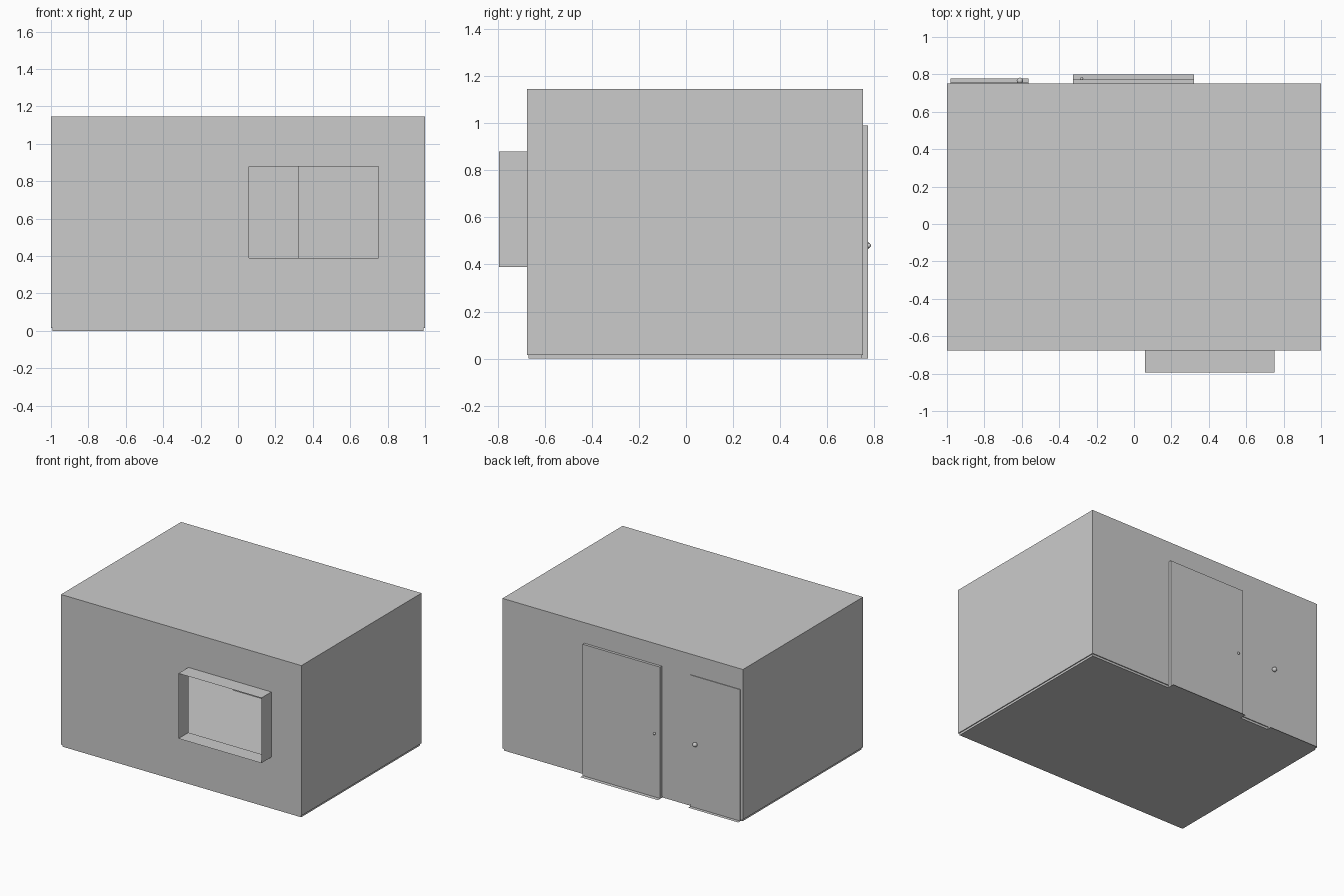
import bpy, bmesh
from mathutils import Matrix

if "Cube" in bpy.data.objects:
    bpy.data.objects.remove(bpy.data.objects["Cube"])

# Room extents, skirting height and inset
X, Y0, Y1, H = 1.0, -0.675, 0.752, 1.145
SK, IN = 0.016, 0.007


def finish(name, bm):
    bmesh.ops.remove_doubles(bm, verts=bm.verts, dist=1e-5)
    me = bpy.data.meshes.new(name)
    bm.to_mesh(me)
    bm.free()
    ob = bpy.data.objects.new(name, me)
    bpy.context.collection.objects.link(ob)
    return ob


def quad(bm, *pts):
    bm.faces.new([bm.verts.new(p) for p in pts])


def panel(bm, y, xs, zs, hole=lambda x, z: False):
    """Flat wall facing y, split into cells so openings can be left out."""
    for a, b in zip(xs, xs[1:]):
        for c, d in zip(zs, zs[1:]):
            if not hole((a + b) / 2, (c + d) / 2):
                quad(bm, (a, y, c), (b, y, c), (b, y, d), (a, y, d))


# Openings: x0, x1, leaf y, threshold y, knob x, knob radius
DOORS = {
    "wide_door": (-0.325, 0.32, 0.772, 0.798, -0.28, 0.009),
    "narrow_door": (-0.98, -0.565, 0.757, 0.779, -0.61, 0.017),
}
DOOR_H, KNOB_Z = 0.99, 0.48
WX0, WX1, WZ0, WZ1, WY = 0.06, 0.75, 0.39, 0.88, -0.793


def in_door(x):
    return any(d[0] < x < d[1] for d in DOORS.values())


door_xs = [-X] + sorted(v for d in DOORS.values() for v in d[:2]) + [X]

# Thin walls with door and window openings
bm = bmesh.new()
panel(bm, Y1, door_xs, [SK, DOOR_H, H], lambda x, z: in_door(x) and z < DOOR_H)
panel(bm, Y0, [-X, WX0, WX1, X], [SK, WZ0, WZ1, H],
      lambda x, z: WX0 < x < WX1 and WZ0 < z < WZ1)
for x in (-X, X):
    quad(bm, (x, Y0, SK), (x, Y1, SK), (x, Y1, H), (x, Y0, H))
finish("walls", bm)

# Ceiling and floor
for name, z, i in (("ceiling", H, 0), ("floor", 0, IN)):
    bm = bmesh.new()
    quad(bm, (-X + i, Y0 + i, z), (X - i, Y0 + i, z), (X - i, Y1 - i, z), (-X + i, Y1 - i, z))
    finish(name, bm)

# Skirting strip, interrupted at the doors
bm = bmesh.new()
for x in (-X, X):
    xi = x * (1 - IN)
    quad(bm, (xi, Y0 + IN, 0), (xi, Y1 - IN, 0), (xi, Y1 - IN, SK), (xi, Y0 + IN, SK))
    quad(bm, (xi, Y0 + IN, SK), (xi, Y1 - IN, SK), (x, Y1, SK), (x, Y0, SK))
back_runs = [(a, b) for a, b in zip(door_xs, door_xs[1:]) if not in_door((a + b) / 2)]
for y, yi, runs in ((Y0, Y0 + IN, [(-X, X)]), (Y1, Y1 - IN, back_runs)):
    for a, b in runs:
        ai, bi = max(a, -X + IN), min(b, X - IN)
        quad(bm, (ai, yi, 0), (bi, yi, 0), (bi, yi, SK), (ai, yi, SK))
        quad(bm, (ai, yi, SK), (bi, yi, SK), (b, y, SK), (a, y, SK))
finish("skirting", bm)


def sleeve(name, x0, x1, z0, z1, ya, yb, sides):
    """Open tunnel through a wall."""
    ring = [(x0, z0), (x0, z1), (x1, z1), (x1, z0), (x0, z0)]
    bm = bmesh.new()
    for (a, c), (b, d) in list(zip(ring, ring[1:]))[:sides]:
        quad(bm, (a, ya, c), (b, ya, d), (b, yb, d), (a, yb, c))
    finish(name, bm)


# Window reveal
sleeve("window_reveal", WX0, WX1, WZ0, WZ1, Y0, WY, 4)

# Doors: jamb, leaf, threshold and knobs on both faces
for name, (x0, x1, ly, ty, kx, r) in DOORS.items():
    sleeve(name + "_jamb", x0, x1, 0, DOOR_H, Y1 - IN, ly, 3)
    bm = bmesh.new()
    panel(bm, ly, [x0, x1], [0.002, DOOR_H])
    finish(name + "_leaf", bm)
    bm = bmesh.new()
    quad(bm, (x0, Y1 - IN, 0), (x1, Y1 - IN, 0), (x1, ty, 0), (x0, ty, 0))
    finish(name + "_threshold", bm)
    bm = bmesh.new()
    for s in (-1, 1):
        bmesh.ops.create_uvsphere(bm, u_segments=16, v_segments=10, radius=r,
                                  matrix=Matrix.Translation((kx, ly + s * r * 0.5, KNOB_Z)))
    knob = finish(name + "_knobs", bm)
    for p in knob.data.polygons:
        p.use_smooth = True

# Round rug seen through the window
bm = bmesh.new()
bmesh.ops.create_circle(bm, cap_ends=True, segments=48, radius=0.38,
                        matrix=Matrix.Translation((-0.12, -0.06, 0.004)))
finish("round_rug", bm)
